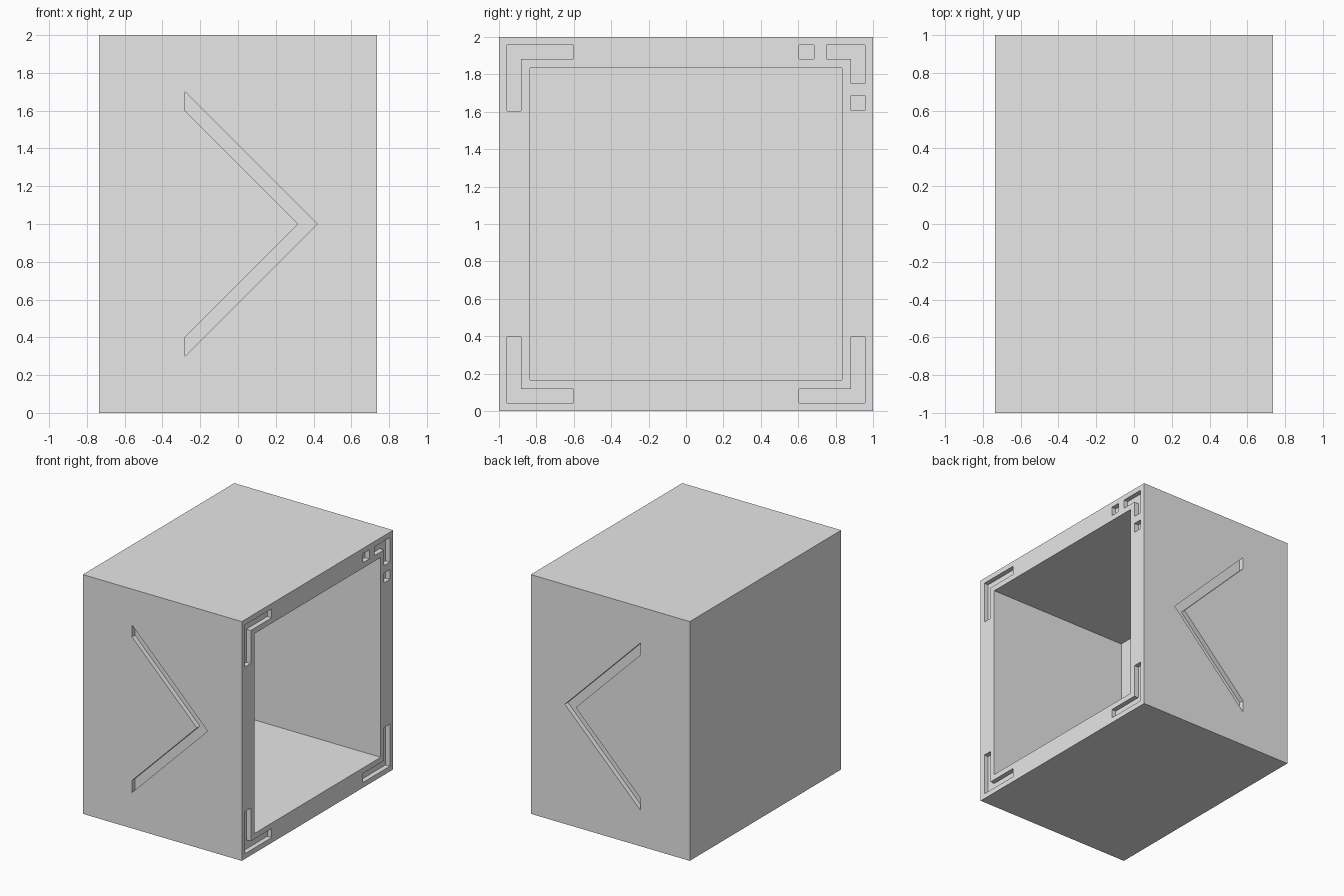
import bpy
import bmesh
from mathutils import Vector

if "Cube" in bpy.data.objects:
    bpy.data.objects.remove(bpy.data.objects["Cube"], do_unlink=True)

HALF_X, HALF_Y, TOP = 0.735, 1.0, 2.0
WALL = 0.165      # shell thickness
GROOVE = 0.04     # depth of the engraved marks
PROUD = 0.05      # how far cutters stick out of the surface

grey = bpy.data.materials.new("plain grey")
grey.use_nodes = True
grey.diffuse_color = (0.8, 0.8, 0.8, 1)
grey.node_tree.nodes["Principled BSDF"].inputs["Base Color"].default_value = (0.8, 0.8, 0.8, 1)


def prism(bm, points, offset):
    """Extrude a closed outline of 3D points by an offset vector."""
    face = bm.faces.new([bm.verts.new(p) for p in points])
    grown = bmesh.ops.extrude_face_region(bm, geom=[face])["geom"]
    verts = [g for g in grown if isinstance(g, bmesh.types.BMVert)]
    bmesh.ops.translate(bm, verts=verts, vec=Vector(offset))


def side_cut(bm, outline, depth):
    """Cut a (y, z) outline into the open +x side."""
    prism(bm, [(HALF_X - depth, y, z) for y, z in outline], (depth + PROUD, 0, 0))


def rect(y0, y1, z0, z1):
    return [(y0, z0), (y1, z0), (y1, z1), (y0, z1)]


def bracket(sy, sz, length):
    """L-shaped outline in one corner of the rim; sy and sz choose the corner."""
    out, inn = 0.956, 0.881
    end = out - length
    pts = [(out, out), (end, out), (end, inn), (inn, inn), (inn, end), (out, end)]
    return [(sy * a, 1 + sz * b) for a, b in pts]


def make_object(name, bm):
    bmesh.ops.recalc_face_normals(bm, faces=bm.faces)
    mesh = bpy.data.meshes.new(name)
    bm.to_mesh(mesh)
    bm.free()
    mesh.materials.append(grey)
    obj = bpy.data.objects.new(name, mesh)
    bpy.context.collection.objects.link(obj)
    return obj


# Solid outer block
bm = bmesh.new()
prism(bm, [(-HALF_X, y, z) for y, z in rect(-HALF_Y, HALF_Y, 0, TOP)], (2 * HALF_X, 0, 0))
box = make_object("open_box", bm)

# Hollow interior
bm = bmesh.new()
inner = HALF_Y - WALL
side_cut(bm, rect(-inner, inner, WALL, TOP - WALL), 2 * HALF_X - WALL)

# Corner brackets on the rim, the short one flanked by two squares
for sy, sz in ((-1, 1), (-1, -1), (1, -1)):
    side_cut(bm, bracket(sy, sz, 0.352), GROOVE)
side_cut(bm, bracket(1, 1, 0.205), GROOVE)
side_cut(bm, rect(0.604, 0.685, 1.881, 1.956), GROOVE)
side_cut(bm, rect(0.881, 0.956, 1.606, 1.687), GROOVE)

# Chevron grooves on the front and back
chevron = [(-0.28, 1.7), (0.42, 1), (-0.28, 0.3), (-0.28, 0.4), (0.32, 1), (-0.28, 1.6)]
for s in (-1, 1):
    prism(bm, [(x, s * (HALF_Y - GROOVE), z) for x, z in chevron], (0, s * (GROOVE + PROUD), 0))
cutter = make_object("groove_cutter", bm)
cutter.hide_render = True

# Carve the block, then discard the cutter
mod = box.modifiers.new("carve", "BOOLEAN")
mod.operation = "DIFFERENCE"
mod.solver = "EXACT"
mod.object = cutter
carved = bpy.data.meshes.new_from_object(box.evaluated_get(bpy.context.evaluated_depsgraph_get()))
box.modifiers.clear()
box.data = carved
bpy.data.objects.remove(cutter, do_unlink=True)
